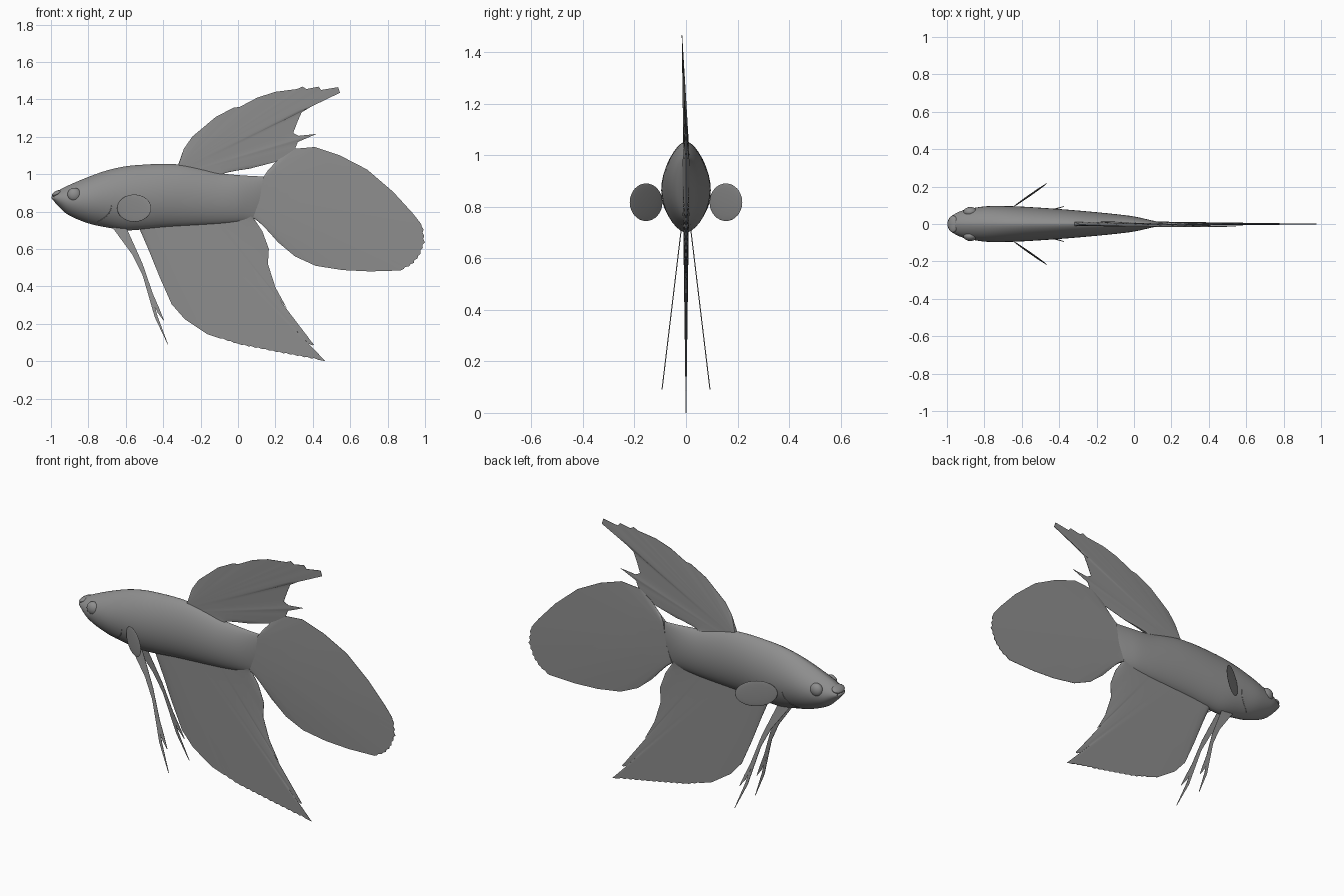
import bpy, math
from mathutils import Vector

if "Cube" in bpy.data.objects:
    bpy.data.objects.remove(bpy.data.objects["Cube"])

grey = bpy.data.materials.new("dark_grey")
grey.diffuse_color = (0.27, 0.27, 0.27, 1)
grey.use_nodes = True
grey.node_tree.nodes["Principled BSDF"].inputs["Base Color"].default_value = grey.diffuse_color


def add_mesh(name, verts, faces, angle=40):
    me = bpy.data.meshes.new(name)
    me.from_pydata(verts, [], faces)
    me.update()
    ob = bpy.data.objects.new(name, me)
    bpy.context.collection.objects.link(ob)
    me.shade_smooth()
    me.set_sharp_from_angle(angle=math.radians(angle))
    return ob


def catmull(p, steps):
    out = []
    for i in range(len(p) - 1):
        a, b, c, d = p[max(i - 1, 0)], p[i], p[i + 1], p[min(i + 2, len(p) - 1)]
        for k in range(steps):
            t = k / steps
            out.append([0.5 * (2 * q + (r - o) * t + (2 * o - 5 * q + 4 * r - s) * t * t
                               + (3 * q - o - 3 * r + s) * t ** 3)
                        for o, q, r, s in zip(a, b, c, d)])
    return out + [list(p[-1])]


def along(pts, f):
    """Point at fraction f of a polyline's length."""
    pts = [Vector(p) for p in pts]
    lens = [(b - a).length for a, b in zip(pts, pts[1:])]
    d = f * sum(lens)
    for a, b, l in zip(pts, pts[1:], lens):
        if d <= l:
            return a.lerp(b, d / l)
        d -= l
    return pts[-1]


def fin(name, root, edge, thick, y_at=lambda z: 0.0, toothed=lambda x, z: False,
        lag=1.0, thin=0.001, step=0.02, rows=8):
    """Thin tapered web of rays from a root line to an outline, both in x, z."""
    tips = []
    for a, b in zip(edge, edge[1:]):
        a, b = Vector(a), Vector(b)
        n = max(1, math.ceil((b - a).length / step))
        tips += [a.lerp(b, k / n) for k in range(n)]
    tips.append(Vector(edge[-1]))
    n, verts, faces = len(tips), [], []
    total = [0.0]
    for a, b in zip(tips, tips[1:]):
        total.append(total[-1] + (b - a).length)
    for side in (-1, 1):
        for i, tip in enumerate(tips):
            r = along(root, (total[i] / total[-1]) ** lag)
            reach = 0.991 if i % 2 and toothed(*tip) else 1.0
            for j in range(rows + 1):
                s = j / rows
                p = r.lerp(tip, s * reach)
                h = thick * (1 - s) + thin
                verts.append((p.x, y_at(p.y) + side * h, p.y))
    R, off = rows + 1, n * (rows + 1)
    for i in range(n - 1):
        for j in range(rows):
            q = (i * R + j, (i + 1) * R + j, (i + 1) * R + j + 1, i * R + j + 1)
            faces += [q, tuple(v + off for v in reversed(q))]
    # rim joining the two sides
    rim = ([i * R for i in range(n)] + [(n - 1) * R + j for j in range(1, R)]
           + [i * R + rows for i in range(n - 2, -1, -1)] + list(range(rows - 1, 0, -1)))
    for a, b in zip(rim, rim[1:] + rim[:1]):
        faces.append((b, a, a + off, b + off))
    return add_mesh(name, verts, faces)


def ellipsoid(name, loc, size, turn=0, pitch=0):
    bpy.ops.mesh.primitive_uv_sphere_add(segments=28, ring_count=16, location=loc, rotation=(0, pitch, turn))
    ob = bpy.context.object
    ob.name = name
    ob.scale = size
    bpy.ops.object.shade_smooth()
    return ob


# body: x, top, bottom, half width
stations = [(-0.985, 0.893, 0.856, 0.036), (-0.95, 0.918, 0.818, 0.058), (-0.90, 0.943, 0.778, 0.077),
            (-0.80, 0.985, 0.737, 0.094), (-0.70, 1.020, 0.715, 0.096), (-0.60, 1.042, 0.700, 0.093),
            (-0.50, 1.051, 0.705, 0.087), (-0.40, 1.055, 0.714, 0.080), (-0.30, 1.050, 0.720, 0.072),
            (-0.20, 1.030, 0.725, 0.063), (-0.10, 1.006, 0.731, 0.053), (0.0, 0.995, 0.740, 0.041),
            (0.08, 0.990, 0.750, 0.026), (0.145, 0.987, 0.760, 0.013)]
dense = catmull(stations, 5)
SIDES = 36
verts, faces = [], []
for x, top, bot, w in dense:
    slant = 0.055 * min(1, max(0, (x + 0.1) / 0.245)) ** 2
    for k in range(SIDES):
        a = math.tau * k / SIDES
        c, s = math.cos(a), math.sin(a)
        verts.append((x - slant * (1 - s) / 2, w * c * abs(c) ** 0.25, (top + bot) / 2 + (top - bot) / 2 * s))
for i in range(len(dense) - 1):
    for k in range(SIDES):
        m = (k + 1) % SIDES
        faces.append((i * SIDES + k, i * SIDES + m, (i + 1) * SIDES + m, (i + 1) * SIDES + k))
faces += [tuple(reversed(range(SIDES))), tuple(range(len(verts) - SIDES, len(verts)))]
faces = [tuple(reversed(f)) for f in faces]
body = add_mesh("body", verts, faces, 50)


def skin_y(x, z):
    _, top, bot, w = min(dense, key=lambda d: abs(d[0] - x))
    u = (z - (top + bot) / 2) / ((top - bot) / 2)
    return w * max(0, 1 - u * u) ** 0.625


# lips
ellipsoid("upper_lip", (-0.968, 0, 0.897), (0.029, 0.045, 0.014), pitch=-0.45)
ellipsoid("lower_lip", (-0.973, 0, 0.866), (0.027, 0.040, 0.013), pitch=0.5)

# paired parts: eyes, gill edges, pectoral and ventral fins
for side, tag in ((-1, "near"), (1, "far")):
    ellipsoid("eye_" + tag, (-0.875, side * 0.064, 0.890), (0.037, 0.027, 0.037))
    ellipsoid("pectoral_fin_" + tag, (-0.555, side * 0.155, 0.818), (0.111, 0.005, 0.073), side * 0.61)

    cu = bpy.data.curves.new("gill_edge_" + tag, "CURVE")
    cu.dimensions = "3D"
    cu.bevel_depth = 0.002
    sp = cu.splines.new("POLY")
    path = catmull([(-0.675, 0.835), (-0.685, 0.80), (-0.71, 0.77), (-0.75, 0.745)], 4)
    sp.points.add(len(path) - 1)
    for pt, (x, z) in zip(sp.points, path):
        pt.co = (x, side * skin_y(x, z), z, 1)
    bpy.context.collection.objects.link(bpy.data.objects.new("gill_edge_" + tag, cu))

    def splay(z, side=side):
        return side * (0.02 + (0.7 - z) * 0.12)
    fin("ventral_fin_long_" + tag,
        [(-0.675, 0.72), (-0.62, 0.645), (-0.565, 0.57), (-0.51, 0.46), (-0.445, 0.235), (-0.376, 0.09)],
        [(-0.625, 0.72), (-0.58, 0.64), (-0.53, 0.55), (-0.485, 0.44), (-0.43, 0.24), (-0.374, 0.09)],
        0.001, splay, rows=2)
    fin("ventral_fin_short_" + tag,
        [(-0.65, 0.72), (-0.575, 0.61), (-0.525, 0.50), (-0.475, 0.36), (-0.43, 0.26), (-0.396, 0.215)],
        [(-0.60, 0.72), (-0.55, 0.61), (-0.51, 0.52), (-0.455, 0.36), (-0.42, 0.28), (-0.394, 0.215)],
        0.001, splay, rows=2)

# dorsal fin, ragged at the trailing tip and leaning slightly
fin("dorsal_fin", [(-0.32, 1.04), (-0.2, 1.02), (-0.08, 0.995)],
    [(-0.32, 1.05), (-0.29, 1.135), (-0.245, 1.20), (-0.12, 1.305), (-0.025, 1.355), (0.01, 1.36),
     (0.105, 1.41), (0.20, 1.44), (0.315, 1.455), (0.345, 1.468), (0.365, 1.455), (0.43, 1.468),
     (0.445, 1.45), (0.535, 1.465), (0.545, 1.435), (0.45, 1.39), (0.39, 1.36), (0.34, 1.33),
     (0.32, 1.285), (0.295, 1.22), (0.325, 1.205), (0.42, 1.215), (0.32, 1.172), (0.305, 1.135),
     (0.20, 1.065), (0.065, 1.03), (-0.08, 1.008)],
    0.010, lambda z: -0.015 * (z - 1.05) / 0.4, lag=3)

# tail fin with a scalloped rear edge
fin("tail_fin", [(0.135, 0.985), (0.115, 0.86), (0.08, 0.765)],
    [(0.14, 0.985), (0.16, 1.02), (0.225, 1.09), (0.295, 1.135), (0.41, 1.145), (0.545, 1.10),
     (0.69, 1.025), (0.83, 0.905), (0.935, 0.79), (0.99, 0.72), (1.0, 0.635), (0.97, 0.56),
     (0.93, 0.515), (0.87, 0.485), (0.705, 0.48), (0.56, 0.487), (0.415, 0.51), (0.305, 0.56),
     (0.215, 0.635), (0.145, 0.715), (0.09, 0.762)],
    0.012, toothed=lambda x, z: x > 0.88 and z < 0.73)

# anal fin with a serrated lower edge and torn rear edge
fin("anal_fin", [(-0.525, 0.73), (-0.2, 0.745), (0.08, 0.775)],
    [(-0.53, 0.715), (-0.48, 0.60), (-0.415, 0.44), (-0.355, 0.305), (-0.285, 0.225), (-0.165, 0.145),
     (0.0, 0.09), (0.225, 0.045), (0.468, 0.0), (0.38, 0.09), (0.412, 0.08), (0.32, 0.20),
     (0.225, 0.325), (0.26, 0.285), (0.20, 0.395), (0.16, 0.52), (0.165, 0.60), (0.13, 0.695), (0.085, 0.762)],
    0.010, toothed=lambda x, z: -0.1 < x < 0.44 and z < 0.12, lag=1.5)

for ob in bpy.context.collection.objects:
    ob.data.materials.append(grey)
